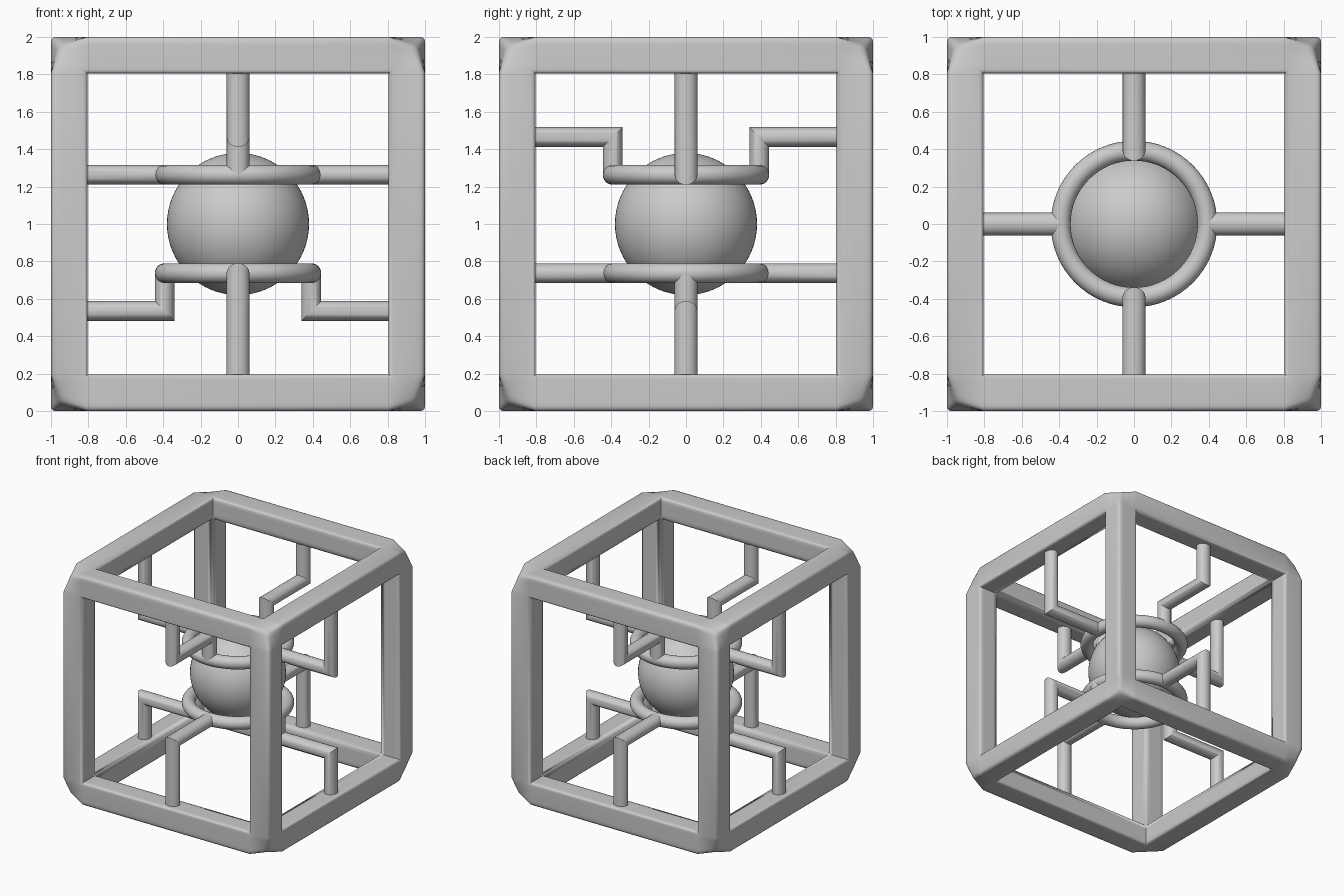
import bpy, bmesh, math
from itertools import product
from mathutils import Vector

cube = bpy.data.objects.get("Cube")
if cube:
    bpy.data.objects.remove(cube)

gray = bpy.data.materials.new("light_gray")
gray.use_nodes = True
tone = (0.6, 0.6, 0.6, 1)
gray.diffuse_color = tone
gray.node_tree.nodes["Principled BSDF"].inputs["Base Color"].default_value = tone

CENTRE = Vector((0, 0, 1))
RING_H, STEP_H = 0.263, 0.465     # ring and step heights from the centre
RING_R, TUBE_R = 0.392, 0.053
POST = 0.9                        # middle of the frame beams
INNER = 0.805


def finish(obj, name, angle=40):
    obj.name = name
    obj.data.materials.clear()
    obj.data.materials.append(gray)
    bpy.ops.object.select_all(action="DESELECT")
    obj.select_set(True)
    bpy.context.view_layer.objects.active = obj
    bpy.ops.object.shade_smooth_by_angle(angle=math.radians(angle))


def from_bmesh(bm, name, angle=40):
    bmesh.ops.recalc_face_normals(bm, faces=bm.faces)
    mesh = bpy.data.meshes.new(name)
    bm.to_mesh(mesh)
    bm.free()
    obj = bpy.data.objects.new(name, mesh)
    bpy.context.collection.objects.link(obj)
    finish(obj, name, angle)


# Open cube frame, made of the outer skin of a grid of solid cells
def build_frame():
    bm = bmesh.new()
    cuts = [INNER + (1 - INNER) * i / 4 for i in range(5)]
    grid = [-c for c in reversed(cuts)] + cuts
    n = len(grid) - 1

    def solid(cell):
        if min(cell) < 0 or max(cell) >= n:
            return False
        return sum(i != n // 2 for i in cell) >= 2

    verts = {}

    def vert(key):
        if key not in verts:
            verts[key] = bm.verts.new([grid[k] for k in key])
        return verts[key]

    for cell in product(range(n), repeat=3):
        if not solid(cell):
            continue
        for axis, side in product(range(3), (0, 1)):
            near = list(cell)
            near[axis] += 2 * side - 1
            if solid(near):
                continue
            corners = []
            for a, b in ((0, 0), (1, 0), (1, 1), (0, 1)):
                key = list(cell)
                key[axis] += side
                key[(axis + 1) % 3] += a
                key[(axis + 2) % 3] += b
                corners.append(vert(tuple(key)))
            bm.faces.new(corners if side else corners[::-1])
    bm.normal_update()

    # Small rounding on every outward edge
    sharp = [e for e in bm.edges if e.calc_face_angle_signed(0) > 0.5]
    bmesh.ops.bevel(bm, geom=sharp, offset=0.025, segments=3, profile=0.5,
                    affect="EDGES", clamp_overlap=True)
    # Soften the eight outer corners
    for v in bm.verts:
        depth = [max(0, (abs(c) - INNER) / (1 - INNER)) for c in v.co]
        v.co *= 1 - 0.05 * math.prod(depth)
        v.co += CENTRE
    from_bmesh(bm, "cube_frame", 50)


# Bent rod swept along a path in an upright plane, with mitred elbows
def build_arm(name, outward, path, sides=32):
    bm = bmesh.new()
    out, up = Vector(outward), Vector((0, 0, 1))
    lateral = out.cross(up)
    pts = [Vector(p) for p in path]
    normals = []
    for a, b in zip(pts, pts[1:]):
        d = (b - a).normalized()
        normals.append(Vector((-d.y, d.x)))
    loops = []
    for i, p in enumerate(pts):
        n1, n2 = normals[max(i - 1, 0)], normals[min(i, len(normals) - 1)]
        miter = (n1 + n2) / (1 + n1.dot(n2))
        loop = []
        for k in range(sides):
            t = math.tau * k / sides
            q = p + miter * (0.053 * math.cos(t))
            loop.append(bm.verts.new(CENTRE + out * q.x + up * q.y
                                     + lateral * (0.061 * math.sin(t))))
        loops.append(loop)
    for a, b in zip(loops, loops[1:]):
        for k in range(sides):
            m = (k + 1) % sides
            bm.faces.new((a[k], a[m], b[m], b[k]))
    bm.faces.new(loops[0])
    bm.faces.new(loops[-1])
    from_bmesh(bm, name)


build_frame()

# Central ball
bpy.ops.mesh.primitive_uv_sphere_add(segments=64, ring_count=32, radius=0.38,
                                     location=CENTRE)
finish(bpy.context.object, "ball")

# Two rings, each held by two straight and two stepped arms
directions = {"left": (1, 0, 0), "right": (-1, 0, 0),
              "back": (0, 1, 0), "front": (0, -1, 0)}
for level, s in (("upper", 1), ("lower", -1)):
    bpy.ops.mesh.primitive_torus_add(major_radius=RING_R, minor_radius=TUBE_R,
                                     major_segments=64, minor_segments=24,
                                     location=CENTRE + Vector((0, 0, s * RING_H)))
    finish(bpy.context.object, level + "_ring")
    for side, d in directions.items():
        straight = (d[0] != 0) == (s > 0)
        if straight:
            path = [(RING_R, RING_H), (POST, RING_H), (POST, POST)]
        else:
            path = [(RING_R, RING_H), (RING_R, STEP_H), (POST, STEP_H), (POST, POST)]
        build_arm(f"{level}_{side}_arm", d, [(x, s * z) for x, z in path])
